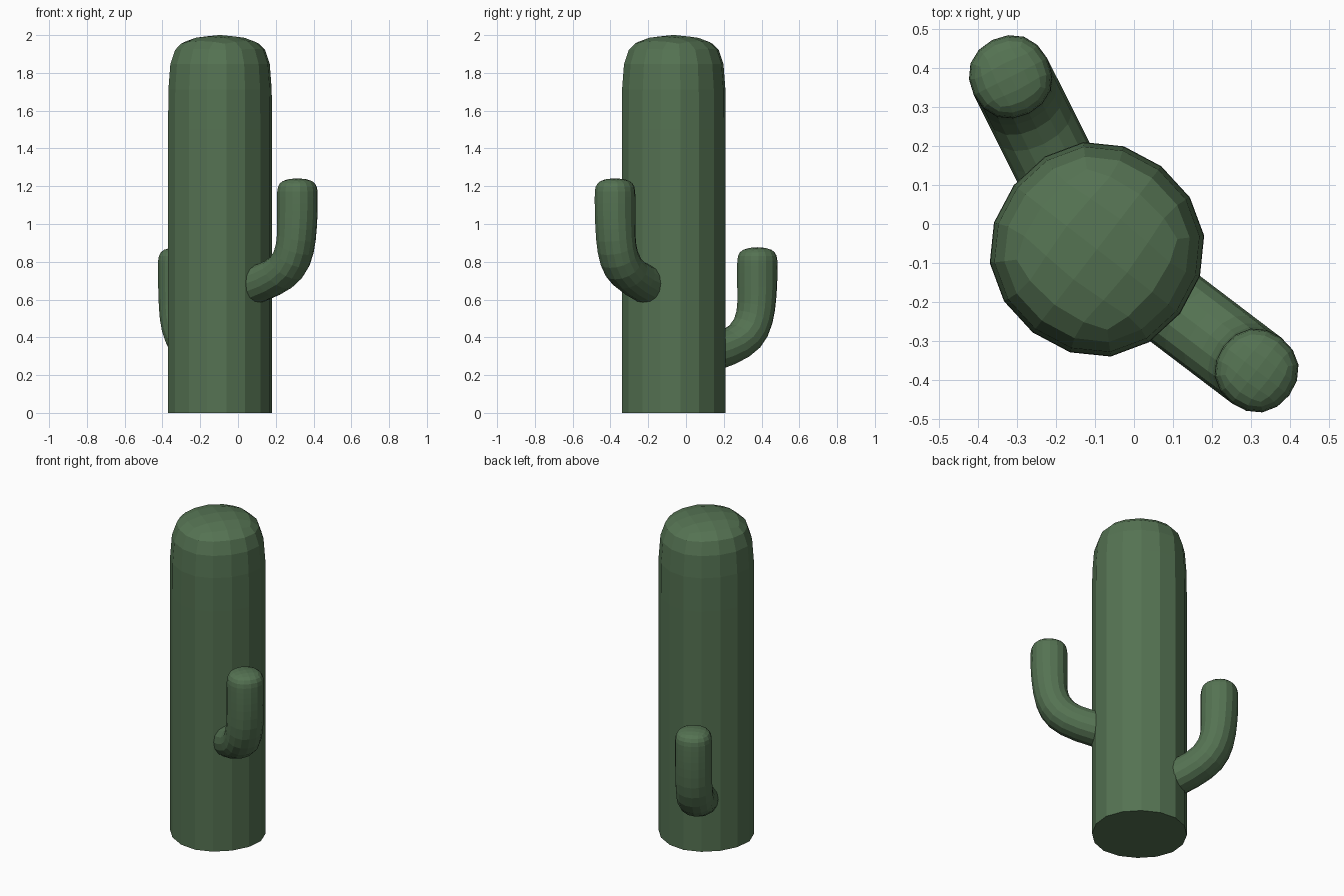
import bpy, bmesh
from math import radians, sin, cos

if "Cube" in bpy.data.objects:
    bpy.data.objects.remove(bpy.data.objects["Cube"])

green = bpy.data.materials.new("cactus_green")
green.diffuse_color = (0.09, 0.17, 0.085, 1)
green.use_nodes = True
green.node_tree.nodes["Principled BSDF"].inputs["Base Color"].default_value = green.diffuse_color


def soft_tube(name, rings, half, loc, turn):
    """Square tube through rings (reach, height, tilt in degrees), rounded by
    subdivision; the creased first ring keeps its end flat."""
    bm = bmesh.new()
    crease = bm.edges.layers.float.new("crease_edge")
    loops = []
    for r, z, tilt in rings:
        nx, nz = -sin(radians(tilt)) * half, cos(radians(tilt)) * half
        loops.append([bm.verts.new((r + s * nx, t * half, z + s * nz))
                      for s, t in ((-1, -1), (1, -1), (1, 1), (-1, 1))])
    start = bm.faces.new(loops[0])
    bm.faces.new(loops[-1])
    for a, b in zip(loops, loops[1:]):
        for i in range(4):
            j = (i + 1) % 4
            bm.faces.new((a[i], a[j], b[j], b[i]))
    for e in start.edges:
        e[crease] = 1.0
    bmesh.ops.recalc_face_normals(bm, faces=bm.faces)
    mesh = bpy.data.meshes.new(name)
    bm.to_mesh(mesh)
    bm.free()
    mesh.materials.append(green)
    ob = bpy.data.objects.new(name, mesh)
    bpy.context.collection.objects.link(ob)
    ob.location = loc
    ob.rotation_euler.z = radians(turn)
    sub = ob.modifiers.new("round", 'SUBSURF')
    sub.levels = sub.render_levels = 2
    return ob


# Trunk: tall column with a domed top and flat base
cx, cy = -0.095, -0.065
soft_tube("trunk", [(0, 0, 90), (0, 1.75, 90), (0, 2.0225, 90)],
          0.294, (cx, cy, 0), 52.3)

# Arms: same bent shape, leaving the trunk and curving upright
arm = [(0.15, 0.66, 13), (0.494, 0.74, 49), (0.514, 1.0, 90),
       (0.514, 1.15, 90), (0.514, 1.25, 90)]
for name, turn, shift, drop in (("upper_arm", -37.2, 0, 0),
                                ("lower_arm", 116.6, -0.019, -0.365)):
    soft_tube(name, [(r + shift, z + drop, a) for r, z, a in arm],
              0.115, (cx, cy, 0), turn)
